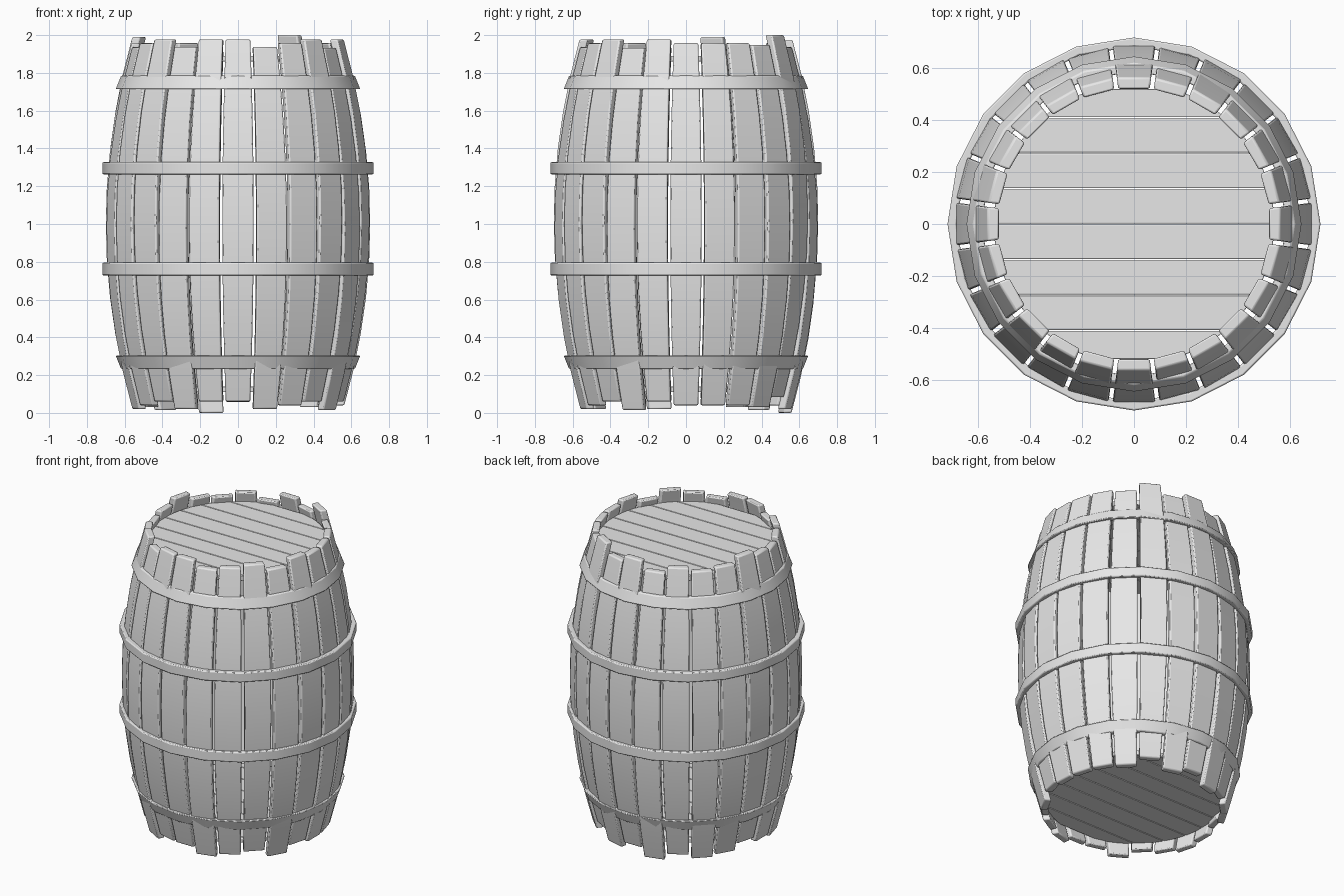
import bpy, bmesh
from math import sin, cos, tan, pi, radians, sqrt

cube = bpy.data.objects.get("Cube")
if cube:
    bpy.data.objects.remove(cube, do_unlink=True)

grey = bpy.data.materials.new("plain_grey")
grey.use_nodes = True
grey.diffuse_color = (0.8, 0.8, 0.8, 1)
grey.node_tree.nodes["Principled BSDF"].inputs["Base Color"].default_value = (0.8, 0.8, 0.8, 1)


def make_object(name, bm, bevel):
    """Finish a bmesh as a bevelled, smooth-shaded object."""
    bmesh.ops.recalc_face_normals(bm, faces=bm.faces)
    mesh = bpy.data.meshes.new(name)
    bm.to_mesh(mesh)
    bm.free()
    mesh.materials.append(grey)
    obj = bpy.data.objects.new(name, mesh)
    bpy.context.collection.objects.link(obj)
    bpy.ops.object.select_all(action='DESELECT')
    obj.select_set(True)
    bpy.context.view_layer.objects.active = obj
    bpy.ops.object.shade_smooth_by_angle(angle=radians(35))
    mod = obj.modifiers.new("soft_edges", 'BEVEL')
    mod.width = bevel
    mod.segments = 2
    mod.limit_method = 'ANGLE'
    mod.angle_limit = radians(40)
    return obj


def loft(bm, rings, closed):
    """Skin a list of equal vertex rings, capping the ends unless closed."""
    n = len(rings[0])
    pairs = list(zip(rings, rings[1:]))
    if closed:
        pairs.append((rings[-1], rings[0]))
    else:
        bm.faces.new(rings[0])
        bm.faces.new(rings[-1])
    for a, b in pairs:
        for i in range(n):
            j = (i + 1) % n
            bm.faces.new((a[i], a[j], b[j], b[i]))


# Bulging staves, each slipped a little up or down
STAVES, ROWS, GAP, THICK = 24, 10, 0.008, 0.045
LOW, HIGH = 0.04, 1.957
slips = [0, 0, 0, -.01, .043, -.02, .018, -.04, 0, -.025, -.01, .033,
         0, -.02, 0, .02, -.02, .02, .02, -.02, 0, .02, -.025, .02]


def bulge(z):
    return 0.70 - 0.149 * (z - 1) ** 2


for k, slip in enumerate(slips):
    angle = 2 * pi * k / STAVES
    c, s = cos(angle), sin(angle)
    bm = bmesh.new()
    rings = []
    for row in range(ROWS + 1):
        z = LOW + (HIGH - LOW) * row / ROWS
        outer = bulge(z)
        inner = outer - THICK
        w_out = outer * tan(pi / STAVES) - GAP
        w_in = inner * tan(pi / STAVES) - GAP
        section = [(inner, -w_in), (outer, -w_out), (outer, w_out), (inner, w_in)]
        rings.append([bm.verts.new((r * c - w * s, r * s + w * c, z + slip)) for r, w in section])
    loft(bm, rings, False)
    make_object(f"stave_{k + 1}", bm, 0.008)


# Faceted hoops: bottom and top height, outer radius at each
def hoop(name, z0, z1, r0, r1, sides=20, depth=0.035):
    bm = bmesh.new()
    rings = []
    for k in range(sides):
        a = 2 * pi * k / sides
        section = [(r0 - depth, z0), (r0, z0), (r1, z1), (r1 - depth, z1)]
        rings.append([bm.verts.new((r * cos(a), r * sin(a), z)) for r, z in section])
    loft(bm, rings, True)
    make_object(name, bm, 0.006)


hoop("lower_end_hoop", 0.233, 0.303, 0.619, 0.647)
hoop("lower_belly_hoop", 0.728, 0.795, 0.718, 0.718)
hoop("upper_belly_hoop", 1.263, 1.327, 0.718, 0.718)
hoop("upper_end_hoop", 1.714, 1.785, 0.647, 0.619)


# Round lids made of parallel planks
def lid(name, z0, z1, radius=0.54, planks=8, width=0.1365, steps=8):
    for k in range(planks):
        y0 = (k - planks / 2) * width + 0.002
        y1 = y0 + width - 0.004
        y0, y1 = max(y0, 0.02 - radius), min(y1, radius - 0.02)
        ys = [y0 + (y1 - y0) * i / steps for i in range(steps + 1)]
        right = [(sqrt(radius ** 2 - y * y), y) for y in ys]
        outline = right + [(-x, y) for x, y in reversed(right)]
        bm = bmesh.new()
        rings = [[bm.verts.new((x, y, z)) for x, y in outline] for z in (z0, z1)]
        loft(bm, rings, False)
        make_object(f"{name}_plank_{k + 1}", bm, 0.003)


lid("top_lid", 1.86, 1.89)
lid("bottom_lid", 0.11, 0.14)
